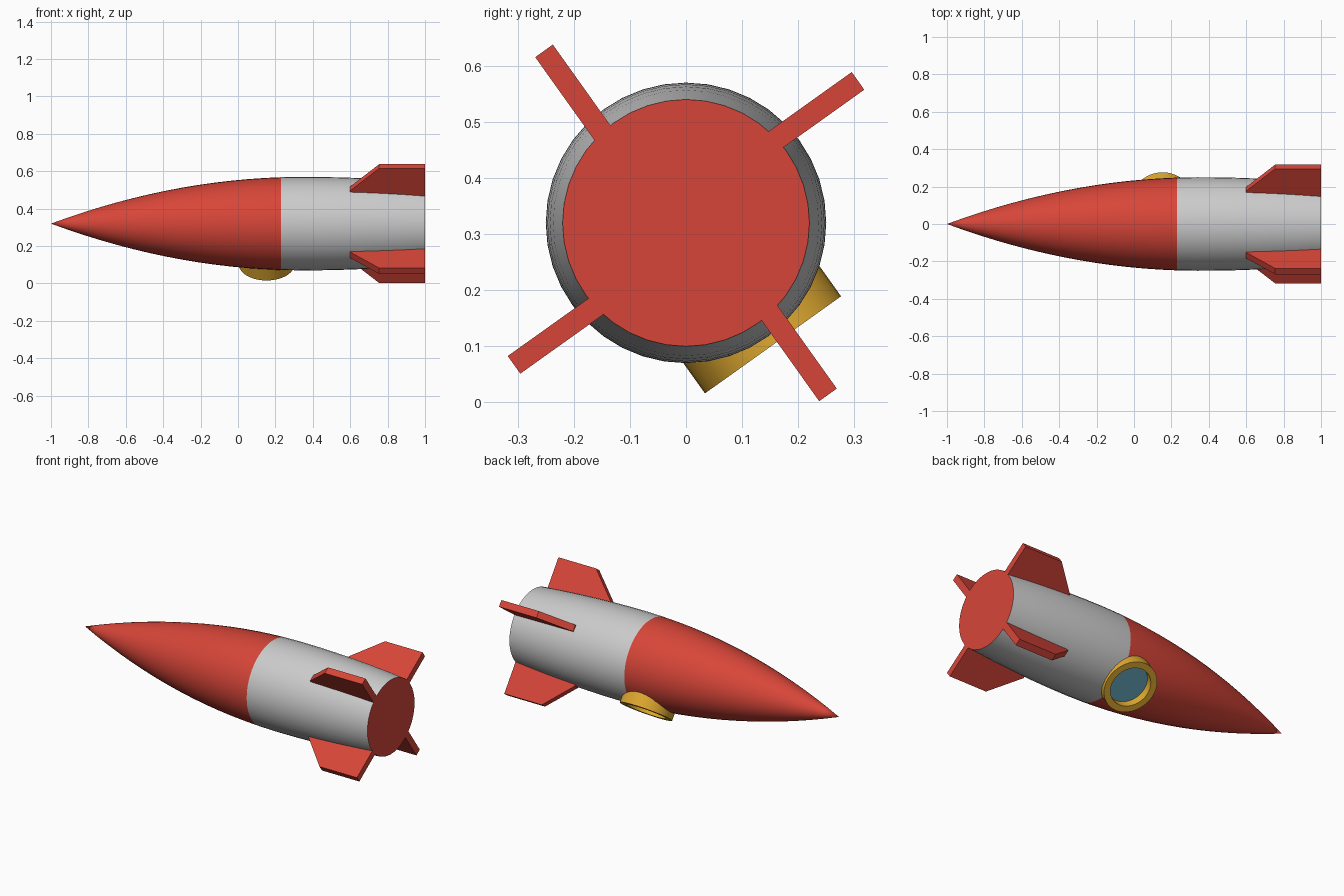
import bpy, bmesh
from math import radians, sqrt
from mathutils import Matrix, Vector

if "Cube" in bpy.data.objects:
    bpy.data.objects.remove(bpy.data.objects["Cube"])

AXIS_Z = 0.32
ANG = radians(35.5)


def material(name, rgb):
    m = bpy.data.materials.new(name)
    m.diffuse_color = (*rgb, 1)
    m.use_nodes = True
    m.node_tree.nodes["Principled BSDF"].inputs["Base Color"].default_value = m.diffuse_color
    return m


RED = material("red paint", (0.68, 0.06, 0.04))
GREY = material("grey metal", (0.6, 0.6, 0.6))
GOLD = material("gold", (0.75, 0.4, 0.03))
BLUE = material("blue glass", (0.12, 0.35, 0.45))


def make_object(name, bm, mats, matrix=None):
    bmesh.ops.recalc_face_normals(bm, faces=bm.faces)
    if matrix:
        bm.transform(matrix)
    me = bpy.data.meshes.new(name)
    bm.to_mesh(me)
    bm.free()
    ob = bpy.data.objects.new(name, me)
    bpy.context.collection.objects.link(ob)
    for m in mats:
        me.materials.append(m)
    return ob


def lathe(profile, axis, steps, closed=False):
    """Spin a list of points around an axis through the origin."""
    bm = bmesh.new()
    vs = [bm.verts.new(p) for p in profile]
    pairs = list(zip(vs, vs[1:])) + ([(vs[-1], vs[0])] if closed else [])
    edges = [bm.edges.new(p) for p in pairs]
    bmesh.ops.spin(bm, geom=vs + edges, cent=(0, 0, 0), axis=axis,
                   angle=radians(360), steps=steps, use_merge=True)
    bmesh.ops.remove_doubles(bm, verts=bm.verts, dist=1e-5)
    return bm


def smooth(ob):
    bpy.ops.object.select_all(action='DESELECT')
    ob.select_set(True)
    bpy.context.view_layer.objects.active = ob
    bpy.ops.object.shade_smooth_by_angle(angle=radians(35))


def radius(x):
    if x < 0.35:
        return 0.25 * (1 - ((x - 0.35) / 1.35) ** 2)
    return 0.25 - 0.03 * ((x - 0.35) / 0.65) ** 2


# Hull: pointed nose, cylinder body and flat tail in one closed shell
xs = [-1 + 1.23 * i / 14 for i in range(15)] + [0.23 + 0.77 * i / 7 for i in range(1, 8)]
profile = [(x, 0, max(radius(x), 0)) for x in xs] + [(1, 0, 0)]
bm = lathe(profile, (1, 0, 0), 40)
for f in bm.faces:
    x = f.calc_center_median().x
    f.material_index = 1 if 0.23 < x < 0.999 else 0
hull = make_object("hull", bm, [RED, GREY], Matrix.Translation((0, 0, AXIS_Z)))

# Porthole placement: local z points outward from the hull axis
port = Matrix.Translation((0.153, 0, AXIS_Z)) @ Matrix.Rotation(radians(180) + ANG, 4, 'X')
rim, hole, face, back = 0.149, 0.113, 0.267, 0.18


def disc(name, r, z0, z1, mats):
    bm = lathe([(0, 0, z0), (r, 0, z0), (r, 0, z1), (0, 0, z1)], (0, 0, 1), 40)
    return make_object(name, bm, mats, port)


# Recess in the hull behind the porthole
cutter = disc("porthole_cutter", 0.13, 0.185, 0.35, [RED])
cutter.hide_render = True
mod = hull.modifiers.new("recess", 'BOOLEAN')
mod.operation = 'DIFFERENCE'
mod.solver = 'EXACT'
mod.object = cutter
bpy.context.view_layer.objects.active = hull
bpy.ops.object.modifier_apply(modifier=mod.name)
bpy.data.objects.remove(cutter)
smooth(hull)

# Porthole ring and glass
ring = lathe([(hole, 0, back), (rim, 0, back), (rim, 0, face), (hole, 0, face)],
             (0, 0, 1), 40, closed=True)
smooth(make_object("porthole_ring", ring, [GOLD], port))
smooth(disc("porthole_glass", hole + 0.01, 0.19, 0.22, [BLUE]))

# Four fins, each set slightly off the hull's centre line
outline = [(0.6, 0.19), (0.6, 0.25), (0.755, 0.3965), (1, 0.3965), (1, 0.19)]
for i in range(4):
    bm = bmesh.new()
    f = bm.faces.new([bm.verts.new((x, r, 0.028 - 0.0193)) for x, r in outline])
    ext = bmesh.ops.extrude_face_region(bm, geom=[f])
    bmesh.ops.translate(bm, vec=(0, 0, 0.0386),
                        verts=[v for v in ext["geom"] if isinstance(v, bmesh.types.BMVert)])
    turn = Matrix.Rotation(ANG + i * radians(90), 4, 'X')
    make_object(f"fin_{i + 1}", bm, [RED], Matrix.Translation((0, 0, AXIS_Z)) @ turn)
